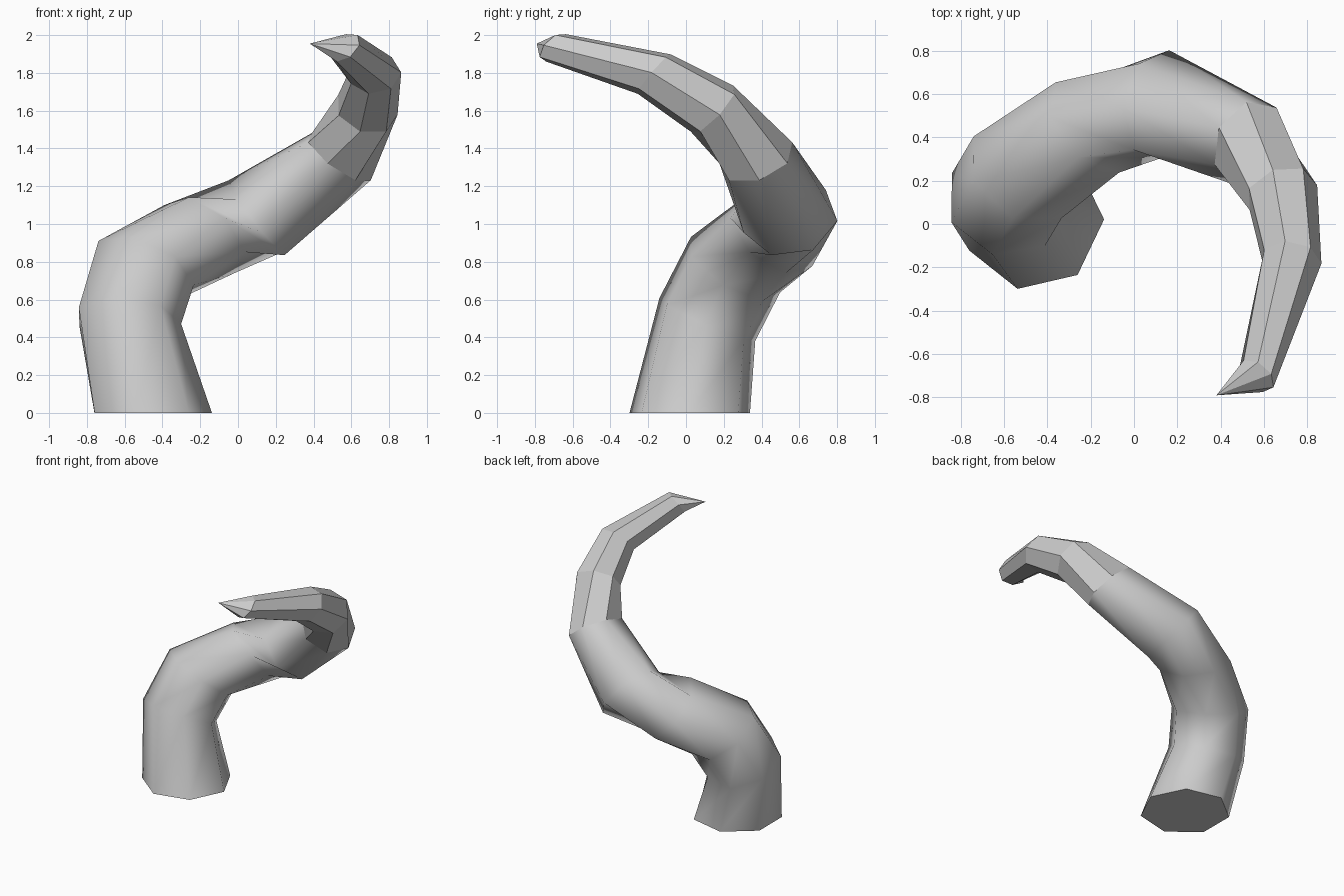
import bpy
import bmesh
from math import cos, sin, tau
from mathutils import Vector

cube = bpy.data.objects.get("Cube")
if cube:
    bpy.data.objects.remove(cube, do_unlink=True)

SIDES = 7
RIDGE = 3          # index of the corner that runs along the outer ridge
SMOOTH_BANDS = 5   # bands below this are smooth, those above are faceted

# Cross-sections from base to point: centre, radius, axis, ridge direction
SECTIONS = [
    ((-.465, .02, 0), .327, (0, 0, 1), (-.9, .43, 0)),
    ((-.585, .11, .49), .285, (.08, .4, .9), (-.9, .45, -.1)),
    ((-.5, .25, .765), .285, (.37, .5, .8), (-.85, .5, 0)),
    ((-.18, .46, .94), .265, (.56, .53, .62), (-.65, .7, 0)),
    ((.11, .55, 1.03), .257, (.78, -.13, .61), (-.32, .74, .6)),
    ((.534, .373, 1.35), .207, (.565, -.29, .77), (-.05, .9, .43)),
    ((.68, .145, 1.605), .17, (.25, -.71, .66), (-.28, .75, .6)),
    ((.725, -.17, 1.795), .14, (-.1, -.75, .64), (-.2, .66, .72)),
    ((.565, -.7, 1.935), .095, (-.5, -.6, .6), (.1, .7, .7)),
]
TIP = (.38, -.79, 1.955)


def add_ring(bm, centre, radius, axis, ridge):
    """Add one polygonal cross-section with a corner on the ridge."""
    n = Vector(axis).normalized()
    u = Vector(ridge)
    u = (u - n * u.dot(n)).normalized()
    v = n.cross(u)
    ring = []
    for k in range(SIDES):
        a = (k - RIDGE) * tau / SIDES
        ring.append(bm.verts.new(Vector(centre) + radius * (u * cos(a) + v * sin(a))))
    return ring


# Curled horn: bridged sections, closed base and pointed end
bm = bmesh.new()
rings = [add_ring(bm, *section) for section in SECTIONS]
bm.faces.new(reversed(rings[0]))
for band, (low, high) in enumerate(zip(rings, rings[1:])):
    for k in range(SIDES):
        j = (k + 1) % SIDES
        face = bm.faces.new((low[k], low[j], high[j], high[k]))
        face.smooth = band < SMOOTH_BANDS
tip = bm.verts.new(TIP)
for k in range(SIDES):
    bm.faces.new((rings[-1][k], rings[-1][(k + 1) % SIDES], tip))
bmesh.ops.recalc_face_normals(bm, faces=bm.faces)

mesh = bpy.data.meshes.new("curled_horn")
bm.to_mesh(mesh)
bm.free()
horn = bpy.data.objects.new("curled_horn", mesh)
bpy.context.collection.objects.link(horn)

# Plain grey surface
grey = bpy.data.materials.new("plain_grey")
grey.use_nodes = True
colour = (.6, .6, .6, 1)
grey.diffuse_color = colour
grey.node_tree.nodes["Principled BSDF"].inputs["Base Color"].default_value = colour
mesh.materials.append(grey)
